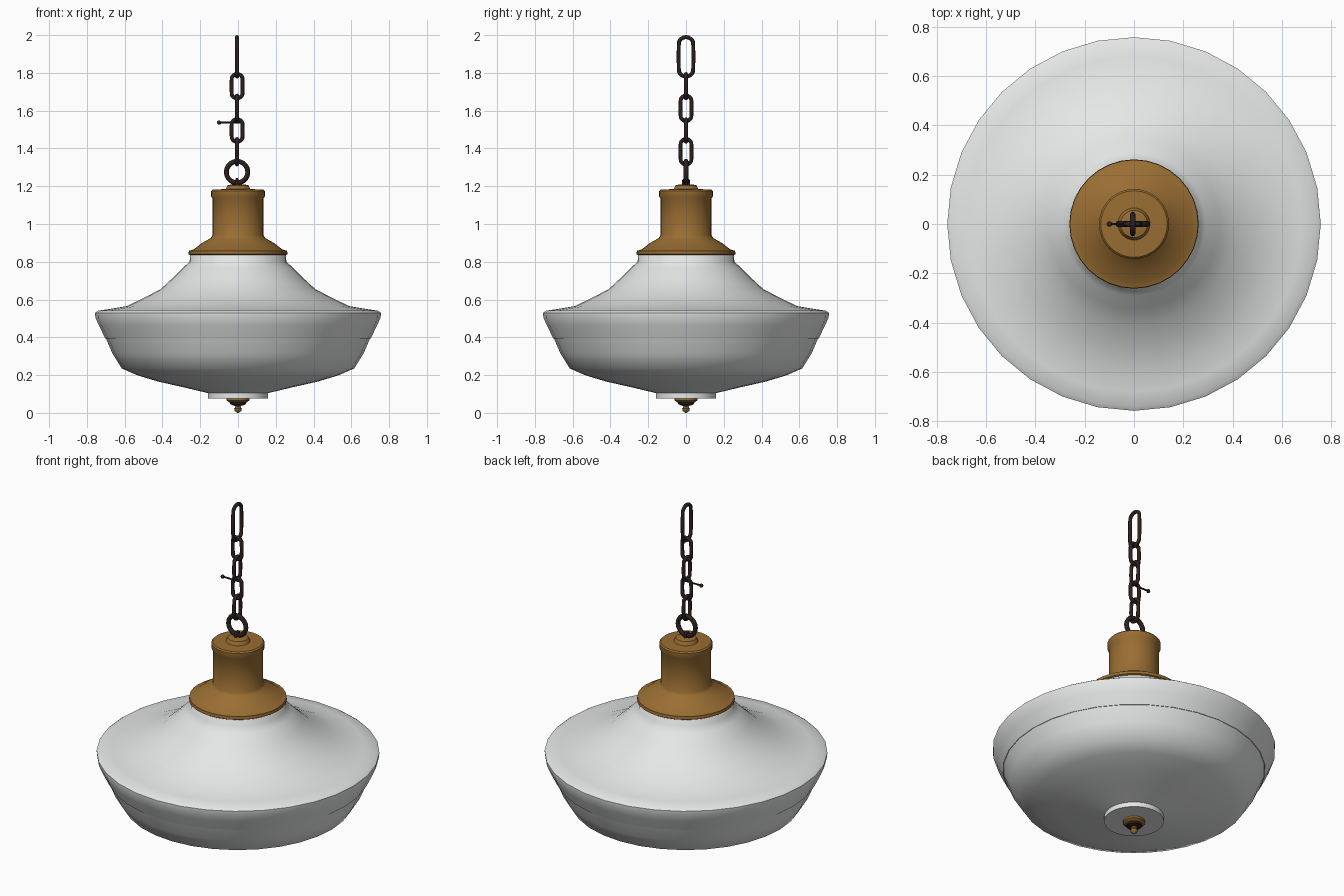
import bpy, math

if "Cube" in bpy.data.objects:
    bpy.data.objects.remove(bpy.data.objects["Cube"])


def material(name, r, g, b, rough=0.5):
    m = bpy.data.materials.new(name)
    m.use_nodes = True
    m.diffuse_color = (r, g, b, 1)
    node = m.node_tree.nodes["Principled BSDF"]
    node.inputs["Base Color"].default_value = (r, g, b, 1)
    node.inputs["Roughness"].default_value = rough
    return m


GLASS = material("milk glass", 0.78, 0.80, 0.79)
BRASS = material("aged brass", 0.32, 0.155, 0.033)
IRON = material("dark iron", 0.025, 0.015, 0.013)


def finish(obj, name, mat, angle=40):
    obj.name = name
    obj.data.materials.append(mat)
    bpy.ops.object.select_all(action="DESELECT")
    obj.select_set(True)
    bpy.context.view_layer.objects.active = obj
    bpy.ops.object.shade_smooth_by_angle(angle=math.radians(angle))
    return obj


def lathe(name, profile, mat, sides=32, angle=40):
    """Spin a profile of (radius, height), listed from top to bottom."""
    verts, faces = [], []
    for r, z in profile:
        for i in range(sides):
            a = math.tau * i / sides
            verts.append((r * math.cos(a), r * math.sin(a), z))
    for k in range(len(profile) - 1):
        for i in range(sides):
            j = (i + 1) % sides
            a, b = k * sides, (k + 1) * sides
            faces.append((a + i, b + i, b + j, a + j))
    faces.append(tuple(range(sides)))
    faces.append(tuple(reversed(range(len(verts) - sides, len(verts)))))
    mesh = bpy.data.meshes.new(name)
    mesh.from_pydata(verts, [], faces)
    obj = bpy.data.objects.new(name, mesh)
    bpy.context.collection.objects.link(obj)
    return finish(obj, name, mat, angle)


def link(name, bottom, top, half_width, thick, turned):
    """A torus pulled apart along z into a chain link."""
    bpy.ops.mesh.primitive_torus_add(
        major_radius=half_width - thick, minor_radius=thick,
        major_segments=20, minor_segments=8,
        location=(-0.005, 0, (bottom + top) / 2))
    obj = bpy.context.object
    pull = (top - bottom) / 2 - half_width
    for v in obj.data.vertices:
        x, y, z = v.co
        up = y + (math.copysign(pull, y) if abs(y) > 0.001 else 0)
        v.co = (z, x, up) if turned else (x, -z, up)
    return finish(obj, name, IRON, 60)


# Glass shade and bowl
lathe("upper_shade", [
    (0.24, 0.845), (0.254, 0.835), (0.256, 0.80), (0.29, 0.77), (0.345, 0.715),
    (0.41, 0.655), (0.50, 0.608), (0.59, 0.565), (0.68, 0.55), (0.74, 0.541),
    (0.757, 0.53), (0.755, 0.505), (0.735, 0.46), (0.703, 0.395)], GLASS, angle=60)
lathe("lower_bowl", [
    (0.70, 0.396), (0.665, 0.315), (0.615, 0.235), (0.53, 0.198),
    (0.42, 0.165), (0.29, 0.136), (0.16, 0.105), (0.16, 0.077), (0.05, 0.077)], GLASS)

# Brass fitter with flared rim
lathe("brass_fitter", [
    (0.03, 1.21), (0.055, 1.205), (0.065, 1.185), (0.135, 1.182), (0.142, 1.175),
    (0.142, 1.145), (0.135, 1.135), (0.135, 0.94), (0.145, 0.925), (0.19, 0.90),
    (0.235, 0.865), (0.26, 0.858), (0.262, 0.84), (0.252, 0.834)], BRASS)

# Finial under the bowl
lathe("finial_washer", [(0.06, 0.08), (0.06, 0.066), (0.045, 0.055)], BRASS, 16)
lathe("finial_nut", [(0.044, 0.057), (0.04, 0.045), (0.022, 0.038)], IRON, 16)
lathe("finial_tip", [
    (0.02, 0.042), (0.014, 0.032), (0.02, 0.022), (0.017, 0.01), (0.004, 0)], BRASS, 16)

# Chain: links alternate direction
link("hanging_ring", 1.205, 1.345, 0.07, 0.013, False)
link("ring_loop", 1.18, 1.245, 0.022, 0.008, True)
heights = [(1.305, 1.46), (1.425, 1.565), (1.535, 1.69), (1.655, 1.805), (1.77, 2.0)]
for i, (low, high) in enumerate(heights):
    wide = 0.05 if i == 4 else 0.04
    link(f"chain_link_{i + 1}", low, high, wide, 0.0105, i % 2 == 0)

# Cotter pin through the chain
bpy.ops.mesh.primitive_cylinder_add(
    vertices=8, radius=0.005, depth=0.12, location=(-0.045, 0, 1.537),
    rotation=(0, math.pi / 2, 0))
finish(bpy.context.object, "pin_shaft", IRON)
bpy.ops.mesh.primitive_uv_sphere_add(
    segments=12, ring_count=8, radius=0.011, location=(-0.1, 0, 1.537))
finish(bpy.context.object, "pin_knob", IRON)
